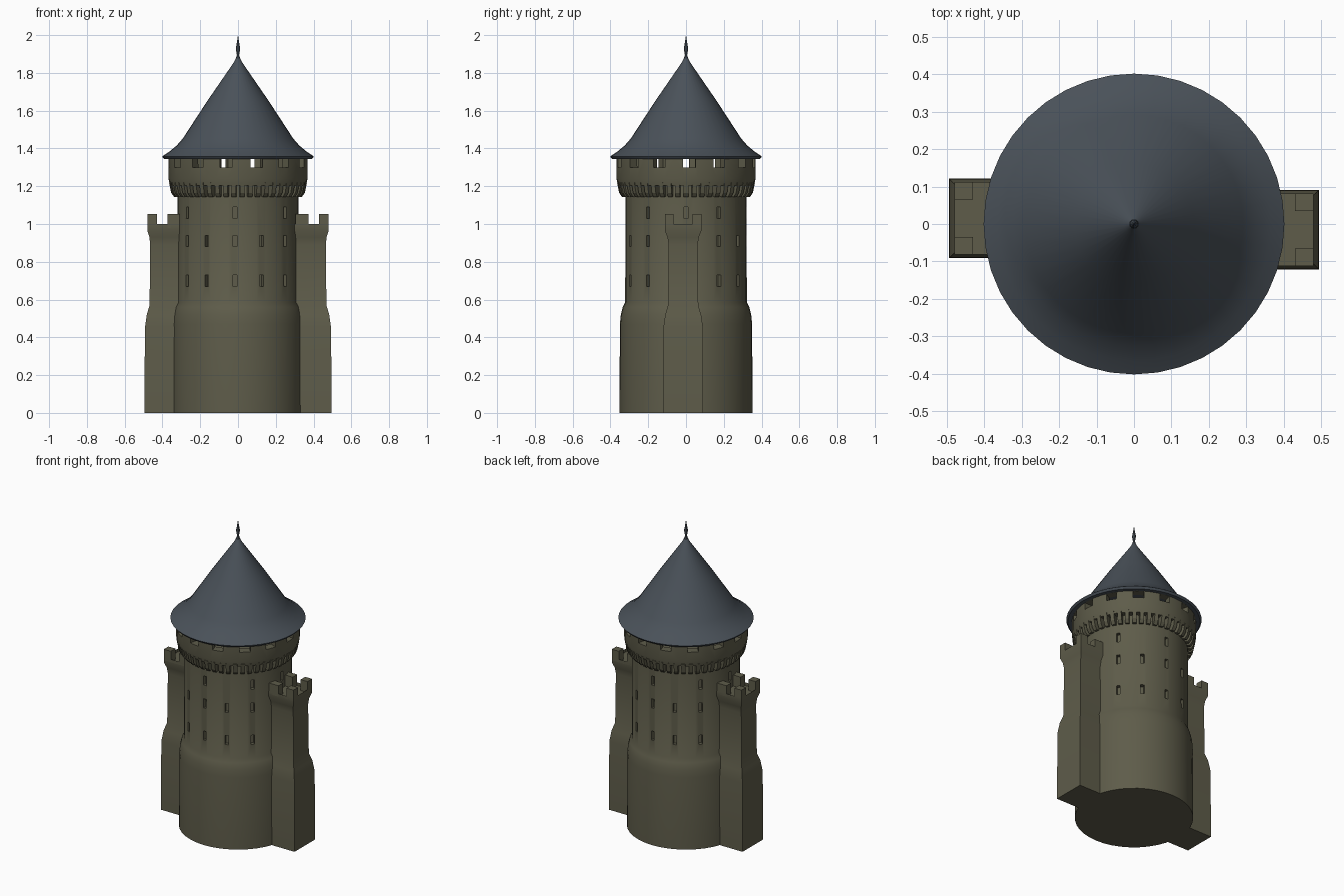
import bpy, bmesh, math
from mathutils import Matrix, Vector

if "Cube" in bpy.data.objects:
    bpy.data.objects.remove(bpy.data.objects["Cube"])


def material(name, rgb):
    m = bpy.data.materials.new(name)
    m.diffuse_color = (*rgb, 1)
    m.use_nodes = True
    m.node_tree.nodes["Principled BSDF"].inputs["Base Color"].default_value = m.diffuse_color
    return m


STONE = material("olive stone", (0.112, 0.107, 0.068))
SLATE = material("blue grey slate", (0.068, 0.083, 0.100))


def finish(bm, name, mat, smooth=True):
    bmesh.ops.recalc_face_normals(bm, faces=bm.faces)
    me = bpy.data.meshes.new(name)
    bm.to_mesh(me)
    bm.free()
    ob = bpy.data.objects.new(name, me)
    bpy.context.collection.objects.link(ob)
    me.materials.append(mat)
    if smooth:
        shade(ob)
    return ob


def shade(ob):
    bpy.ops.object.select_all(action='DESELECT')
    ob.select_set(True)
    bpy.context.view_layer.objects.active = ob
    bpy.ops.object.shade_smooth_by_angle(angle=math.radians(32))


def lathe(name, profile, mat, n=40, closed=False, smooth=True):
    """Revolve (radius, z) points around the z axis."""
    bm = bmesh.new()
    rings = [[bm.verts.new((r * math.cos(2 * math.pi * i / n),
                            r * math.sin(2 * math.pi * i / n), z))
              for i in range(n)] for r, z in profile]
    pairs = list(zip(rings, rings[1:]))
    if closed:
        pairs.append((rings[-1], rings[0]))
    for a, b in pairs:
        for i in range(n):
            j = (i + 1) % n
            bm.faces.new((a[i], a[j], b[j], b[i]))
    bmesh.ops.remove_doubles(bm, verts=bm.verts, dist=1e-5)
    return finish(bm, name, mat, smooth)


def add_box(bm, lo, hi, turn=0):
    """Box between two corners, turned around the z axis."""
    lo, hi = Vector(lo), Vector(hi)
    m = (Matrix.Rotation(turn, 4, 'Z') @ Matrix.Translation((lo + hi) / 2)
         @ Matrix.Diagonal((*(hi - lo), 1)))
    bmesh.ops.create_cube(bm, size=1, matrix=m)


def cut(ob, bm):
    """Subtract the boxes in bm from ob."""
    cutter = finish(bm, "cutter", STONE, False)
    cutter.hide_render = True
    mod = ob.modifiers.new("cut", 'BOOLEAN')
    mod.operation, mod.solver, mod.object = 'DIFFERENCE', 'EXACT', cutter
    bpy.context.view_layer.objects.active = ob
    bpy.ops.object.modifier_apply(modifier=mod.name)
    bpy.data.objects.remove(cutter)
    shade(ob)


# Main round tower with a thicker foot
tower = lathe("tower", [(0, 0), (0.352, 0), (0.35, 0.47), (0.345, 0.52), (0.335, 0.56),
                        (0.322, 0.585), (0.32, 1.27), (0, 1.27)], STONE, smooth=False)

# Slit windows: three rows, same on front and back
bm = bmesh.new()
rows = [(0.67, (-57, -31, -3, 23, 51)), (0.88, (-57, -31, -3, 23, 51)),
        (1.03, (-57, -3, 51, 90))]
for z, angles in rows:
    for a in angles:
        for half in (0, 180):
            add_box(bm, (-0.011, -0.36, z), (0.011, -0.295, z + 0.06),
                    math.radians(a + half))
cut(tower, bm)

# Overhanging parapet with notches under the roof
parapet = lathe("parapet", [(0.315, 1.205), (0.36, 1.205), (0.368, 1.24), (0.368, 1.356),
                            (0.318, 1.356)], STONE, closed=True, smooth=False)
bm = bmesh.new()
for i in range(14):
    add_box(bm, (-0.033, -0.42, 1.30), (0.033, -0.28, 1.345),
            math.radians(-10 + i * 360 / 14))
cut(parapet, bm)

# Ring of corbels below the parapet
bm = bmesh.new()
side = [(0.30, 1.15), (0.338, 1.143), (0.354, 1.165), (0.365, 1.22), (0.30, 1.22)]
for i in range(50):
    rot = Matrix.Rotation(2 * math.pi * i / 50, 3, 'Z')
    a, b = ([bm.verts.new(rot @ Vector((r, w, z))) for r, z in side]
            for w in (-0.012, 0.012))
    bm.faces.new(a)
    bm.faces.new(b[::-1])
    for k in range(5):
        bm.faces.new((a[k], b[k], b[(k + 1) % 5], a[(k + 1) % 5]))
finish(bm, "corbels", STONE, False)

# Flared conical roof
lathe("roof", [(0, 1.352), (0.392, 1.345), (0.402, 1.358), (0.365, 1.382), (0.325, 1.415),
               (0.292, 1.453), (0.16, 1.655), (0.026, 1.85), (0.012, 1.875), (0, 1.88)], SLATE)

# Finial
lathe("finial", [(0, 1.86), (0.014, 1.87), (0.006, 1.895), (0.012, 1.93), (0.007, 1.955),
                 (0, 2.0)], SLATE, n=8)

# Two side turrets, one the half turn of the other
sections = [(0, 0.495, 0.106), (0.45, 0.493, 0.105), (0.52, 0.483, 0.095),
            (0.57, 0.468, 0.08), (0.89, 0.465, 0.077), (0.93, 0.469, 0.083),
            (0.965, 0.48, 0.097), (1.0, 0.48, 0.097)]
CY, INNER = -0.015, 0.305
for name, turn in (("right_turret", 0), ("left_turret", math.pi)):
    bm = bmesh.new()
    rings = [[bm.verts.new((x, CY + y, z)) for x, y in
              ((INNER - 0.02, -h), (x1, -h), (x1, h), (INNER - 0.02, h))]
             for z, x1, h in sections]
    for a, b in zip(rings, rings[1:]):
        for i in range(4):
            bm.faces.new((a[i], a[(i + 1) % 4], b[(i + 1) % 4], b[i]))
    bm.faces.new(rings[0][::-1])
    top = bm.faces.new(rings[-1])
    # sunken platform
    bmesh.ops.inset_region(bm, faces=[top], thickness=0.022)
    for v in top.verts:
        v.co.z -= 0.02
    # corner merlons
    for x0, x1 in ((INNER, 0.372), (0.43, 0.48)):
        for y0, y1 in ((-0.097, -0.05), (0.05, 0.097)):
            add_box(bm, (x0, CY + y0, 0.98), (x1, CY + y1, 1.052))
    bmesh.ops.rotate(bm, verts=bm.verts, cent=(0, 0, 0), matrix=Matrix.Rotation(turn, 3, 'Z'))
    finish(bm, name, STONE)
